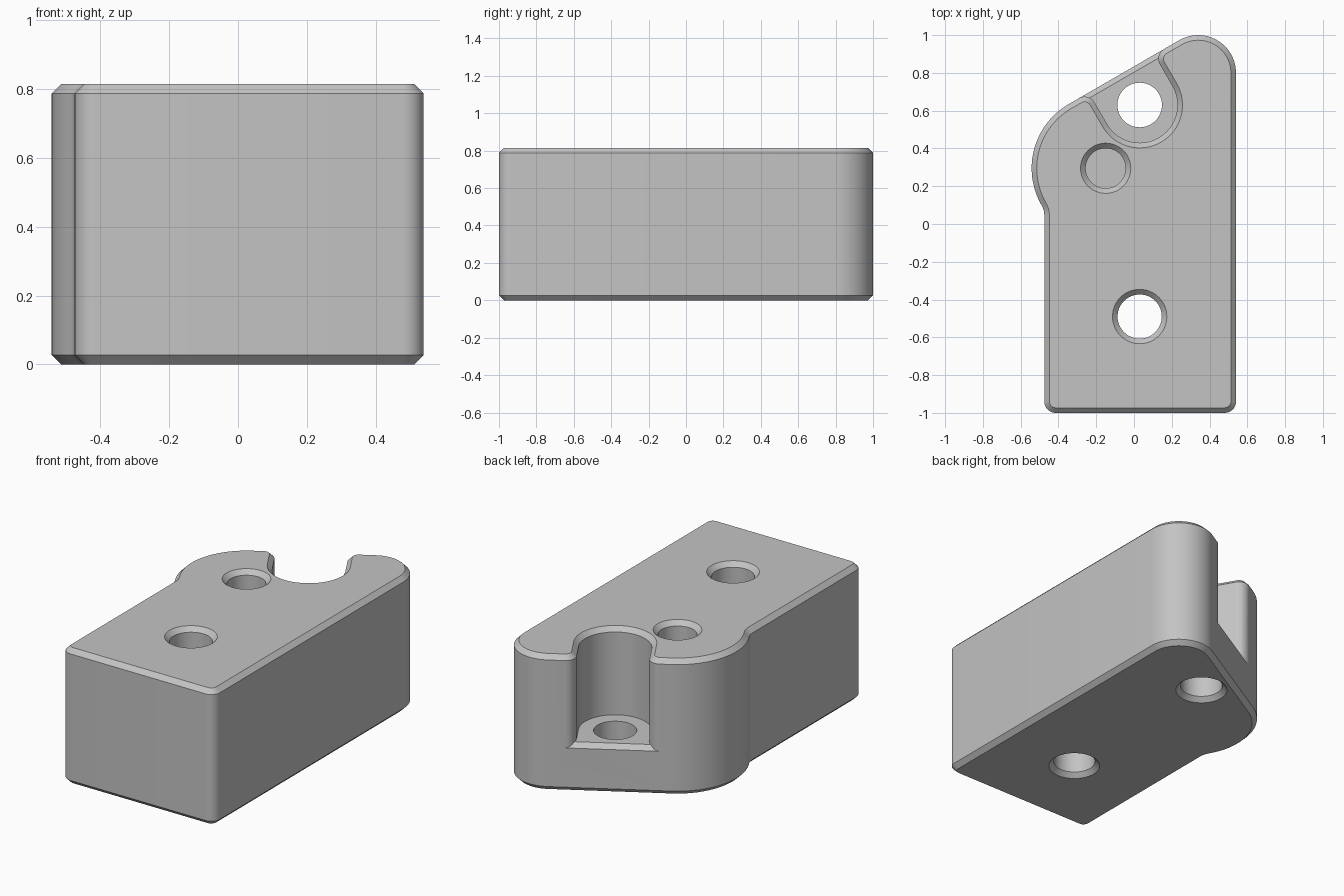
import bpy, bmesh
from math import radians, degrees, sin, cos, acos
from mathutils import Vector

if "Cube" in bpy.data.objects:
    bpy.data.objects.remove(bpy.data.objects["Cube"], do_unlink=True)

HEIGHT, CHAMFER = 0.815, 0.027
FLOOR = 0.29                                  # floor of the open slot
U = Vector((cos(radians(30)), sin(radians(30))))   # along the slanted back face
N = Vector((-U.y, U.x))                            # out of the slanted back face
SLOT = Vector((0.03, 0.63))
TIP, TIP_R = Vector((0.34, 0.80)), 0.20
LOBE, LOBE_R = Vector((-0.15, 0.295)), 0.392
BACK = N.dot(TIP - SLOT) + TIP_R              # slot centre to slanted face


def arc(cx, cy, r, start, end, steps):
    angles = [radians(start + (end - start) * i / steps) for i in range(steps + 1)]
    return [Vector((cx + r * cos(a), cy + r * sin(a))) for a in angles]


def loft(name, rings):
    """Closed solid through rings given as (points, z)."""
    bm = bmesh.new()
    loops = [[bm.verts.new((p.x, p.y, z)) for p in pts] for pts, z in rings]
    for low, high in zip(loops, loops[1:]):
        for i in range(len(low)):
            j = (i + 1) % len(low)
            bm.faces.new((low[i], low[j], high[j], high[i]))
    bm.faces.new(loops[0][::-1])
    bm.faces.new(loops[-1])
    bm.normal_update()
    mesh = bpy.data.meshes.new(name)
    bm.to_mesh(mesh)
    bm.free()
    obj = bpy.data.objects.new(name, mesh)
    bpy.context.collection.objects.link(obj)
    return obj


def outline(off):
    """Plan of the block, moved inward by off."""
    r, left, right, front = 0.06, -0.475, 0.54, -1.0
    neck = 0.10
    dx = LOBE.x - left + neck
    ang = degrees(acos(dx / (LOBE_R + neck)))
    neck_y = LOBE.y - (LOBE_R + neck) * sin(radians(ang))
    return (arc(left + r, front + r, r - off, 180, 270, 8)
            + arc(right - r, front + r, r - off, 270, 360, 8)
            + arc(TIP.x, TIP.y, TIP_R - off, 0, 120, 24)
            + arc(LOBE.x, LOBE.y, LOBE_R - off, 120, 180 + ang, 24)
            + arc(left - neck, neck_y, neck + off, ang, 0, 6))


def slot_plan(off):
    """Plan of the slot with rounded mouth, grown by off."""
    r, lip = 0.20, 0.06
    side, d = r + lip, BACK - lip
    pts = ([Vector((side, BACK + 0.2)), Vector((-side, BACK + 0.2))]
           + arc(-side, d, lip - off, 90, 0, 8)
           + arc(0, 0, r + off, 180, 360, 36)
           + arc(side, d, lip - off, 180, 90, 8))
    return [SLOT + U * p.x + N * p.y for p in pts]


def hole(name, x, y, r, levels):
    return loft(name, [(arc(x, y, r + grow, 0, 352.5, 47), z) for grow, z in levels])


# Block with chamfered top and bottom rims
block = loft("mounting_block", [(outline(CHAMFER), 0), (outline(0), CHAMFER),
                                (outline(0), HEIGHT - CHAMFER), (outline(CHAMFER), HEIGHT)])

# Open slot, flaring at the top rim
over = 0.02
slot = loft("slot_cutter", [(slot_plan(0), FLOOR), (slot_plan(0), HEIGHT - CHAMFER),
                            (slot_plan(CHAMFER + over), HEIGHT + over)])
# Chamfer on the outer edge of the slot floor
bm = bmesh.new()
bm.from_mesh(slot.data)
edge = SLOT + N * (BACK - CHAMFER)
bmesh.ops.bisect_plane(bm, geom=bm.verts[:] + bm.edges[:] + bm.faces[:],
                       plane_co=(edge.x, edge.y, 0), plane_no=(N.x, N.y, 0))
for v in bm.verts:
    if abs(v.co.z - FLOOR) < 0.001:
        v.co.z -= max(0, N.dot(v.co.xy - edge))
bm.to_mesh(slot.data)
bm.free()

# Bolt holes: one through, one blind, one through the slot floor
flare = CHAMFER + over
bottom = [(flare, -over), (0, CHAMFER)]
top = [(0, HEIGHT - CHAMFER), (flare, HEIGHT + over)]
cutters = [slot,
           hole("front_hole_cutter", 0.03, -0.49, 0.117, bottom + top),
           hole("blind_hole_cutter", LOBE.x, LOBE.y, 0.106, [(0, 0.3)] + top),
           hole("slot_hole_cutter", SLOT.x, SLOT.y, 0.118, bottom + [(0, 0.5)])]

bpy.ops.object.select_all(action="DESELECT")
bpy.context.view_layer.objects.active = block
block.select_set(True)
for cutter in cutters:
    mod = block.modifiers.new(cutter.name, "BOOLEAN")
    mod.operation, mod.solver, mod.object = "DIFFERENCE", "EXACT", cutter
    bpy.ops.object.modifier_apply(modifier=mod.name)
    bpy.data.objects.remove(cutter, do_unlink=True)

# Plain grey finish
grey = bpy.data.materials.new("plain_grey")
grey.use_nodes = True
colour = (0.55, 0.55, 0.55, 1)
grey.diffuse_color = colour
grey.node_tree.nodes["Principled BSDF"].inputs["Base Color"].default_value = colour
block.data.materials.clear()
block.data.materials.append(grey)
for face in block.data.polygons:
    face.material_index = 0
bpy.ops.object.shade_smooth_by_angle(angle=radians(30))
